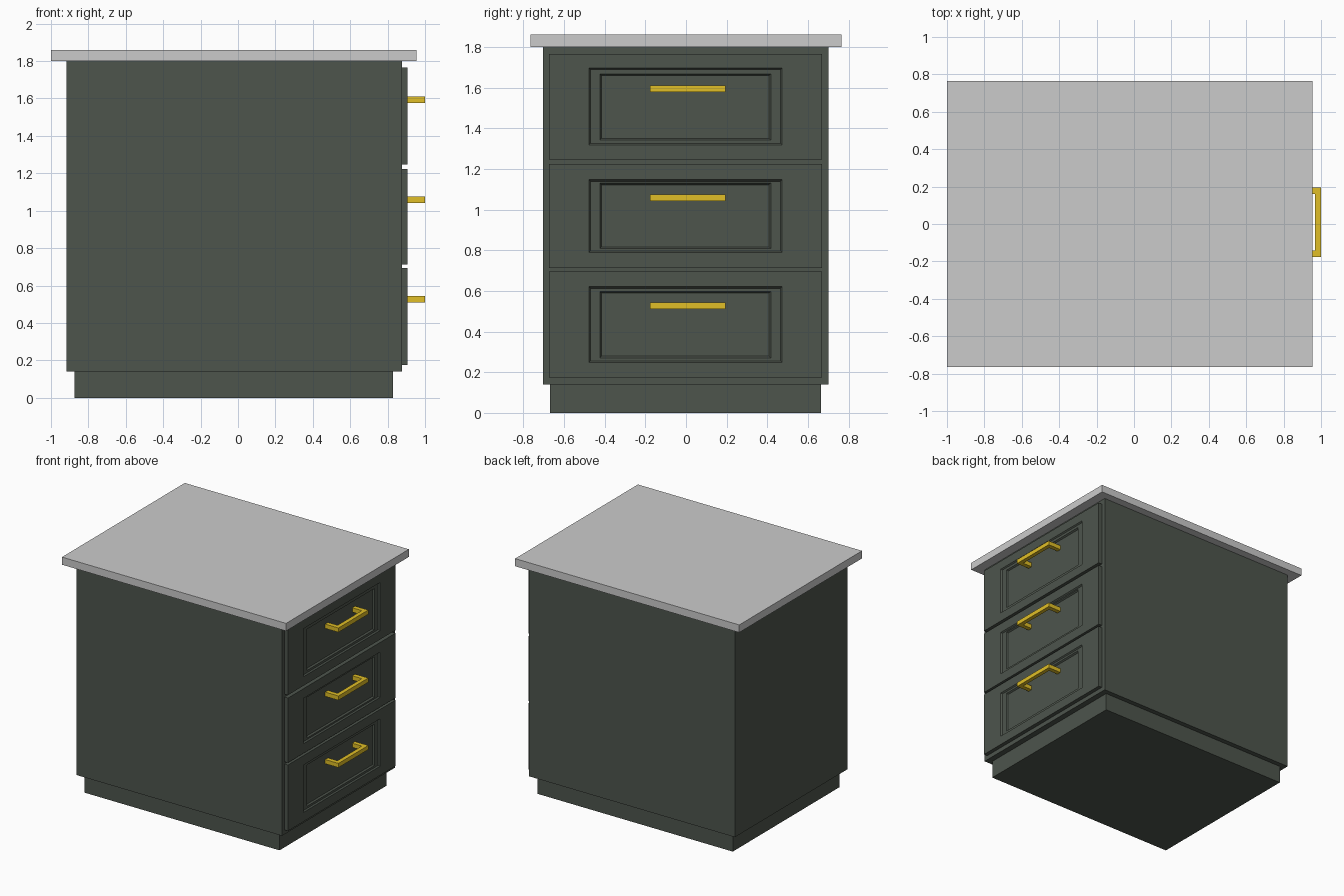
import bpy, bmesh

if "Cube" in bpy.data.objects:
    bpy.data.objects.remove(bpy.data.objects["Cube"])


def material(name, color):
    m = bpy.data.materials.new(name)
    m.diffuse_color = (*color, 1)
    m.use_nodes = True
    m.node_tree.nodes["Principled BSDF"].inputs["Base Color"].default_value = m.diffuse_color
    return m


green = material("dark_green_paint", (0.075, 0.09, 0.073))
gold = material("brass", (0.75, 0.52, 0.02))


def finish(name, bm, mat):
    bmesh.ops.recalc_face_normals(bm, faces=bm.faces)
    mesh = bpy.data.meshes.new(name)
    bm.to_mesh(mesh)
    bm.free()
    ob = bpy.data.objects.new(name, mesh)
    bpy.context.collection.objects.link(ob)
    if mat:
        mesh.materials.append(mat)
    return ob


def add_box(bm, x, y, z):
    vs = bmesh.ops.create_cube(bm, size=1)["verts"]
    for v in vs:
        v.co = [(a + b) / 2 + c * (b - a) for (a, b), c in zip((x, y, z), v.co)]


def box(name, x, y, z, mat=None):
    bm = bmesh.new()
    add_box(bm, x, y, z)
    return finish(name, bm, mat)


def drawer_front(name, z, outer, inner):
    # Nested rectangles (x, y range, z range) stepping inward into the panel
    step = 0.008
    rings = [(0.875, (-0.673, 0.668), z), (0.907, (-0.673, 0.668), z)]
    for y, zz, x0, x1 in (((-0.478, 0.473), outer, 0.907, 0.897),
                          ((-0.424, 0.417), inner, 0.897, 0.885)):
        rings.append((x0, y, zz))
        rings.append((x1, (y[0] + step, y[1] - step), (zz[0] + step, zz[1] - step)))
    bm = bmesh.new()
    loops = [[bm.verts.new((x, y[i], zz[j])) for i, j in ((0, 0), (1, 0), (1, 1), (0, 1))]
             for x, y, zz in rings]
    for a, b in zip(loops, loops[1:]):
        for k in range(4):
            n = (k + 1) % 4
            bm.faces.new((a[k], a[n], b[n], b[k]))
    bm.faces.new(loops[0][::-1])
    bm.faces.new(loops[-1])
    finish(name, bm, green)


def handle(name, z):
    # U-shaped pull extruded from one outline
    outline = [(0.885, -0.177), (1.0, -0.177), (1.0, 0.195), (0.885, 0.195),
               (0.885, 0.16), (0.968, 0.16), (0.968, -0.142), (0.885, -0.142)]
    bm = bmesh.new()
    f = bm.faces.new([bm.verts.new((x, y, z[0])) for x, y in outline])
    top = bmesh.ops.extrude_face_region(bm, geom=[f])["geom"]
    bmesh.ops.translate(bm, vec=(0, 0, z[1] - z[0]),
                        verts=[v for v in top if isinstance(v, bmesh.types.BMVert)])
    finish(name, bm, gold)


# Carcass, toe-kick base and worktop
box("cabinet_body", (-0.918, 0.876), (-0.703, 0.702), (0.14, 1.80), green)
box("plinth", (-0.873, 0.83), (-0.668, 0.664), (0, 0.14), green)
box("worktop", (-1.0, 0.955), (-0.765, 0.765), (1.80, 1.86))

# Drawers: front, outer frame, inner panel and handle heights
drawers = {
    "bottom": ((0.175, 0.695), (0.247, 0.621), (0.271, 0.597), (0.510, 0.543)),
    "middle": ((0.713, 1.223), (0.789, 1.147), (0.809, 1.130), (1.041, 1.075)),
    "top": ((1.246, 1.766), (1.317, 1.696), (1.342, 1.667), (1.577, 1.611)),
}
for label, (z, outer, inner, pull) in drawers.items():
    drawer_front(label + "_drawer_front", z, outer, inner)
    handle(label + "_drawer_handle", pull)
